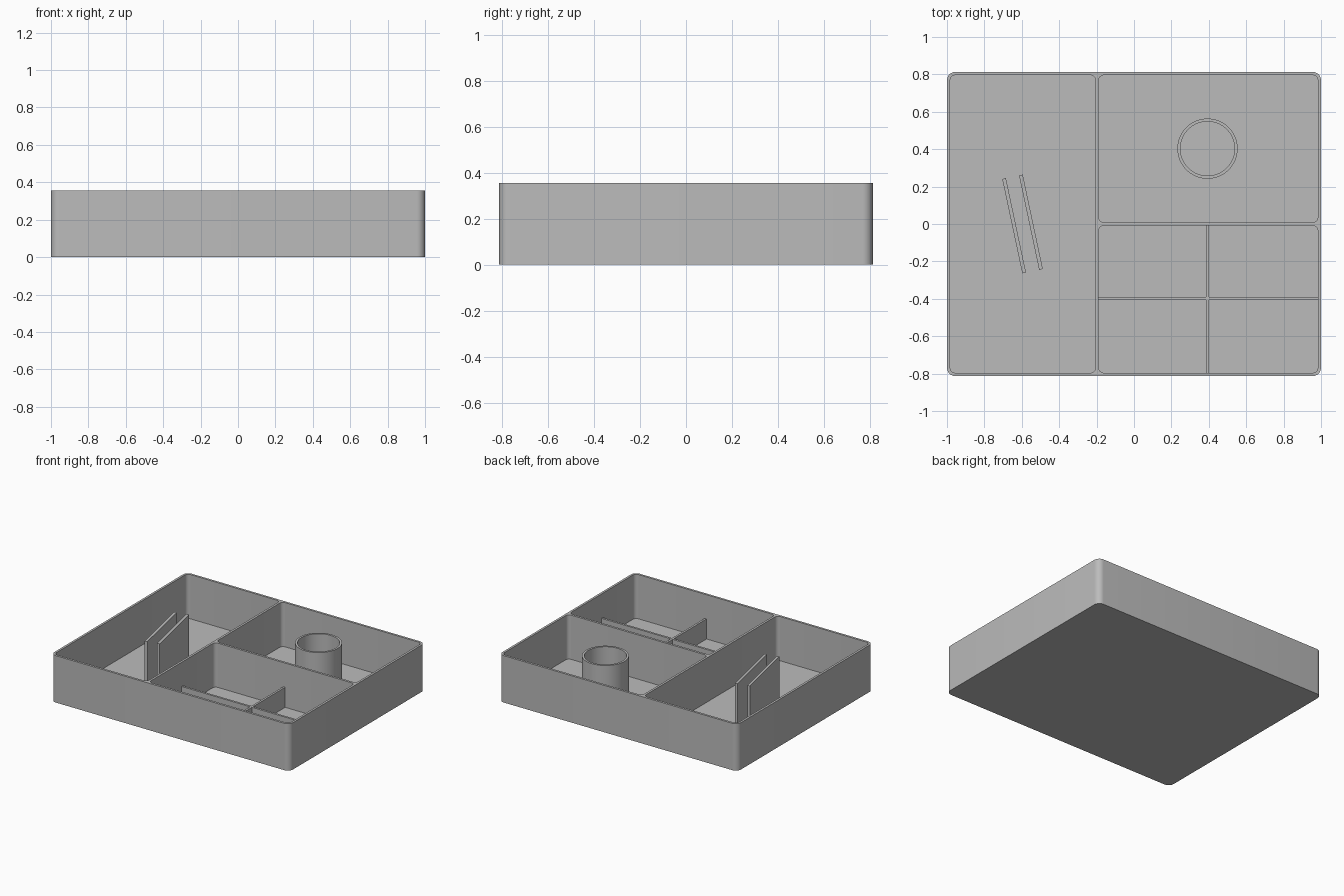
import bpy, bmesh, math
from mathutils import Matrix

cube = bpy.data.objects.get("Cube")
if cube:
    bpy.data.objects.remove(cube, do_unlink=True)

HEIGHT, FLOOR, HALF_Y = 0.355, 0.02, 0.813
WALL = 0.017

grey = bpy.data.materials.new("plain grey")
grey.use_nodes = True
grey.diffuse_color = (0.5, 0.5, 0.5, 1)
grey.node_tree.nodes["Principled BSDF"].inputs["Base Color"].default_value = (0.5, 0.5, 0.5, 1)


def rounded_rect(x0, x1, y0, y1, r, steps=8):
    """Counter-clockwise outline with rounded corners."""
    corners = [(x1 - r, y1 - r), (x0 + r, y1 - r), (x0 + r, y0 + r), (x1 - r, y0 + r)]
    return [(cx + r * math.cos((q + i / steps) * math.pi / 2),
             cy + r * math.sin((q + i / steps) * math.pi / 2))
            for q, (cx, cy) in enumerate(corners) for i in range(steps + 1)]


def circle(cx, cy, r, n=64):
    return [(cx + r * math.cos(2 * math.pi * i / n), cy + r * math.sin(2 * math.pi * i / n))
            for i in range(n)]


def prism(name, outline, z0, z1):
    """Upright solid made from a flat outline."""
    bm = bmesh.new()
    base = bm.faces.new([bm.verts.new((x, y, z0)) for x, y in outline])
    top = bmesh.ops.extrude_face_region(bm, geom=[base])["geom"]
    bmesh.ops.translate(bm, vec=(0, 0, z1 - z0),
                        verts=[v for v in top if isinstance(v, bmesh.types.BMVert)])
    bmesh.ops.recalc_face_normals(bm, faces=bm.faces)
    mesh = bpy.data.meshes.new(name)
    bm.to_mesh(mesh)
    bm.free()
    mesh.materials.append(grey)
    obj = bpy.data.objects.new(name, mesh)
    bpy.context.collection.objects.link(obj)
    return obj


def activate(obj):
    bpy.ops.object.select_all(action="DESELECT")
    obj.select_set(True)
    bpy.context.view_layer.objects.active = obj


def carve(obj, outline, z0):
    """Cut a pocket down to z0."""
    cutter = prism("pocket_cutter", outline, z0, HEIGHT + 0.1)
    cutter.hide_render = True
    mod = obj.modifiers.new("pocket", "BOOLEAN")
    mod.operation, mod.solver, mod.object = "DIFFERENCE", "EXACT", cutter
    activate(obj)
    bpy.ops.object.modifier_apply(modifier=mod.name)
    bpy.data.objects.remove(cutter, do_unlink=True)


def smooth(obj):
    activate(obj)
    bpy.ops.object.shade_smooth_by_angle(angle=math.radians(30))


# Tray with three rounded compartments
tray = prism("tray", rounded_rect(-1, 1, -HALF_Y, HALF_Y, 0.045), 0, HEIGHT)
inner_x, inner_y = 1 - WALL, HALF_Y - WALL
split_x, half = -0.197, WALL / 2
for x0, x1, y0, y1 in ((-inner_x, split_x - half, -inner_y, inner_y),
                       (split_x + half, inner_x, half, inner_y),
                       (split_x + half, inner_x, -inner_y, -half)):
    carve(tray, rounded_rect(x0, x1, y0, y1, 0.028), FLOOR)
smooth(tray)

# Low cross divider in the front compartment
cx, cy, t = (split_x + inner_x) / 2, -HALF_Y / 2 + half, 0.008
left, right, front, back = split_x, inner_x + half, -inner_y - half, 0
prism("cross_divider", [
    (right, cy - t), (right, cy + t), (cx + t, cy + t), (cx + t, back),
    (cx - t, back), (cx - t, cy + t), (left, cy + t), (left, cy - t),
    (cx - t, cy - t), (cx - t, front), (cx + t, front), (cx + t, cy - t)],
    FLOOR / 2, 0.172)

# Round cup holder in the back compartment
cup = prism("cup_holder", circle(cx, 0.403, 0.161), FLOOR / 2, 0.35)
carve(cup, circle(cx, 0.403, 0.145), FLOOR)
smooth(cup)

# Pair of slanted upright plates in the long compartment
slant = Matrix.Rotation(math.radians(12), 4, "Z")
for side, offset in (("right", -0.046), ("left", 0.046)):
    w, l = 0.01, 0.258
    plate = prism(side + "_slanted_plate",
                  [(offset + sx * w, sy * l) for sx, sy in ((-1, -1), (1, -1), (1, 1), (-1, 1))],
                  FLOOR / 2, 0.352)
    plate.data.transform(Matrix.Translation((-0.596, 0, 0)) @ slant)
